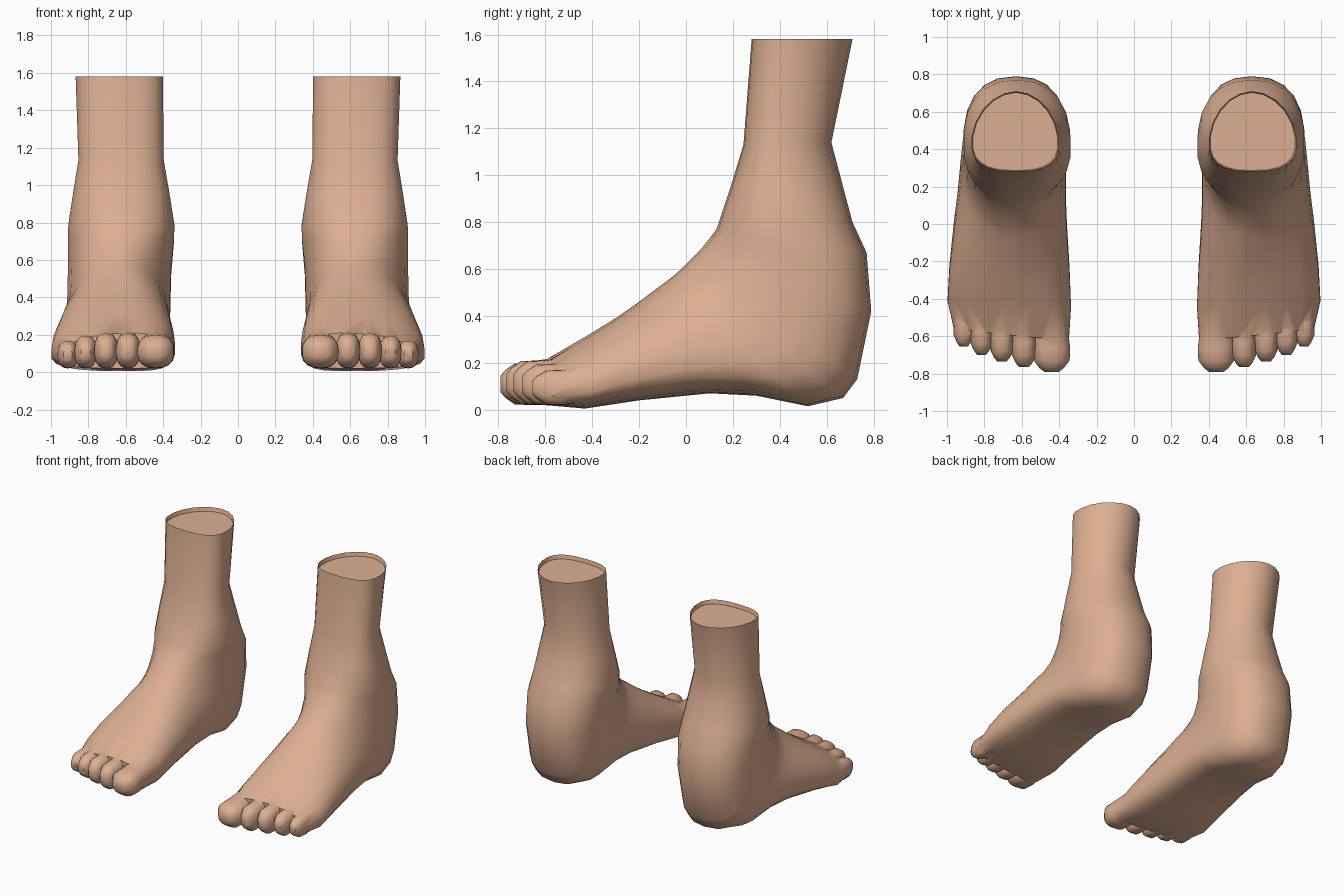
import bpy, bmesh, math
from mathutils import Matrix

if "Cube" in bpy.data.objects:
    bpy.data.objects.remove(bpy.data.objects["Cube"])

SIDES = 22
skin = bpy.data.materials.new("skin")
skin.diffuse_color = (0.72, 0.43, 0.29, 1)
skin.use_nodes = True
skin.node_tree.nodes["Principled BSDF"].inputs["Base Color"].default_value = skin.diffuse_color


def section(front, back, xi, xo, xc, ti, to, nf, nb, skew=0):
    """Rounded ring between a front/top point and a back/bottom point."""
    pts = []
    for k in range(SIDES):
        a = 2 * math.pi * k / SIDES
        c, s = math.cos(a), math.sin(a)
        n = nf if c > 0 else nb
        t = to if s > 0 else ti
        cc, ss = abs(c) ** (2 / n), abs(s) ** (2 / n)
        along = t * (1 - cc) if c > 0 else t + (1 - t) * cc
        x = xc + ((xo - xc) if s > 0 else (xi - xc)) * ss
        y, z = (f + (b - f) * along for f, b in zip(front, back))
        pts.append((x, y + skew * (x - 0.6), z))
    return pts


def loft(name, sections):
    bm = bmesh.new()
    rings = [[bm.verts.new(p) for p in pts] for pts in sections]
    for a, b in zip(rings, rings[1:]):
        for i in range(SIDES):
            j = (i + 1) % SIDES
            bm.faces.new((a[i], a[j], b[j], b[i]))
    bm.faces.new(rings[0])
    bm.faces.new(rings[-1])
    bmesh.ops.recalc_face_normals(bm, faces=bm.faces)
    me = bpy.data.meshes.new(name)
    bm.to_mesh(me)
    bm.free()
    me.materials.append(skin)
    ob = bpy.data.objects.new(name, me)
    bpy.context.collection.objects.link(ob)
    return ob


# ankle, heel and instep: rings fan round from the leg to the ball of the foot
# front y, z, back y, z, inner x, outer x
PROFILE = [
    (.28, 1.58, .71, 1.58, .40, .87),
    (.245, 1.13, .62, 1.14, .395, .855),
    (.19, .95, .67, .95, .363, .885),
    (.13, .77, .71, .80, .337, .91),
    (.10, .73, .77, .67, .34, .912),
    (.06, .68, .79, .42, .355, .912),
    (.02, .64, .73, .13, .36, .915),
    (-.02, .60, .67, .05, .363, .92),
    (-.06, .565, .52, .015, .363, .93),
    (-.12, .52, .30, .06, .363, .945),
    (-.20, .46, .10, .07, .357, .965),
    (-.30, .39, -.20, .04, .343, .99),
    (-.43, .31, -.43, .005, .335, 1),
    (-.60, .21, -.60, .02, .347, .965)]
rings = []
for i, (fy, fz, by, bz, xi, xo) in enumerate(PROFILE):
    u = i / (len(PROFILE) - 1)
    leg, fore = min(1, 3 * u), max(0, 2 * u - 1)   # blends for leg and forefoot
    t = .36 + .17 * leg + .06 * fore
    rings.append(section((fy, fz), (by, bz), xi, xo, .63 - .07 * fore, t, t + .13 * fore,
                         2.6 - .5 * leg, 1.9 + 1.3 * u, .1 * max(0, (u - .85) / .15)))
# sunken cut at the top of the leg
cut = [(.63 + (x - .63) * .97, .48 + (y - .48) * .97, z - .03) for x, y, z in rings[0]]
foot = loft("right_foot", [cut] + rings)

# toes: centre x, half width, tip y, height
TOES = [(.44, .10, -.79, .20), (.588, .066, -.765, .21), (.706, .064, -.735, .21),
        (.815, .060, -.70, .195), (.910, .056, -.655, .17)]
for x, w, tip, h in TOES:
    rings = [section((tip + .27, h + .02), (tip + .27, .04), x - w * .8, x + w * .8,
                     x, .5, .5, 2.4, 2.4)]
    for d in (1.6, .75, .25, 0):                   # distance from the tip, rounded off
        k = max(.4, math.sqrt(1 - max(0, 1 - d) ** 2))
        y, mid, half = tip + d * .08, h * .5 + .01, (h * .5 - .01) * k
        rings.append(section((y, mid + half), (y, mid - half), x - w * k, x + w * k,
                             x, .5, .5, 2.4, 2.4))
    toe = loft("toe", rings)
    mod = foot.modifiers.new("union", "BOOLEAN")
    mod.operation, mod.solver, mod.object = "UNION", "EXACT", toe
    bpy.context.view_layer.objects.active = foot
    bpy.ops.object.modifier_apply(modifier=mod.name)
    bpy.data.objects.remove(toe)

# mirrored left foot
left = foot.copy()
left.name = "left_foot"
left.data = foot.data.copy()
left.data.transform(Matrix.Scale(-1, 4, (1, 0, 0)))
left.data.flip_normals()
bpy.context.collection.objects.link(left)

for ob in (foot, left):
    ob.select_set(True)
bpy.context.view_layer.objects.active = foot
bpy.ops.object.shade_smooth_by_angle(angle=math.radians(50))
